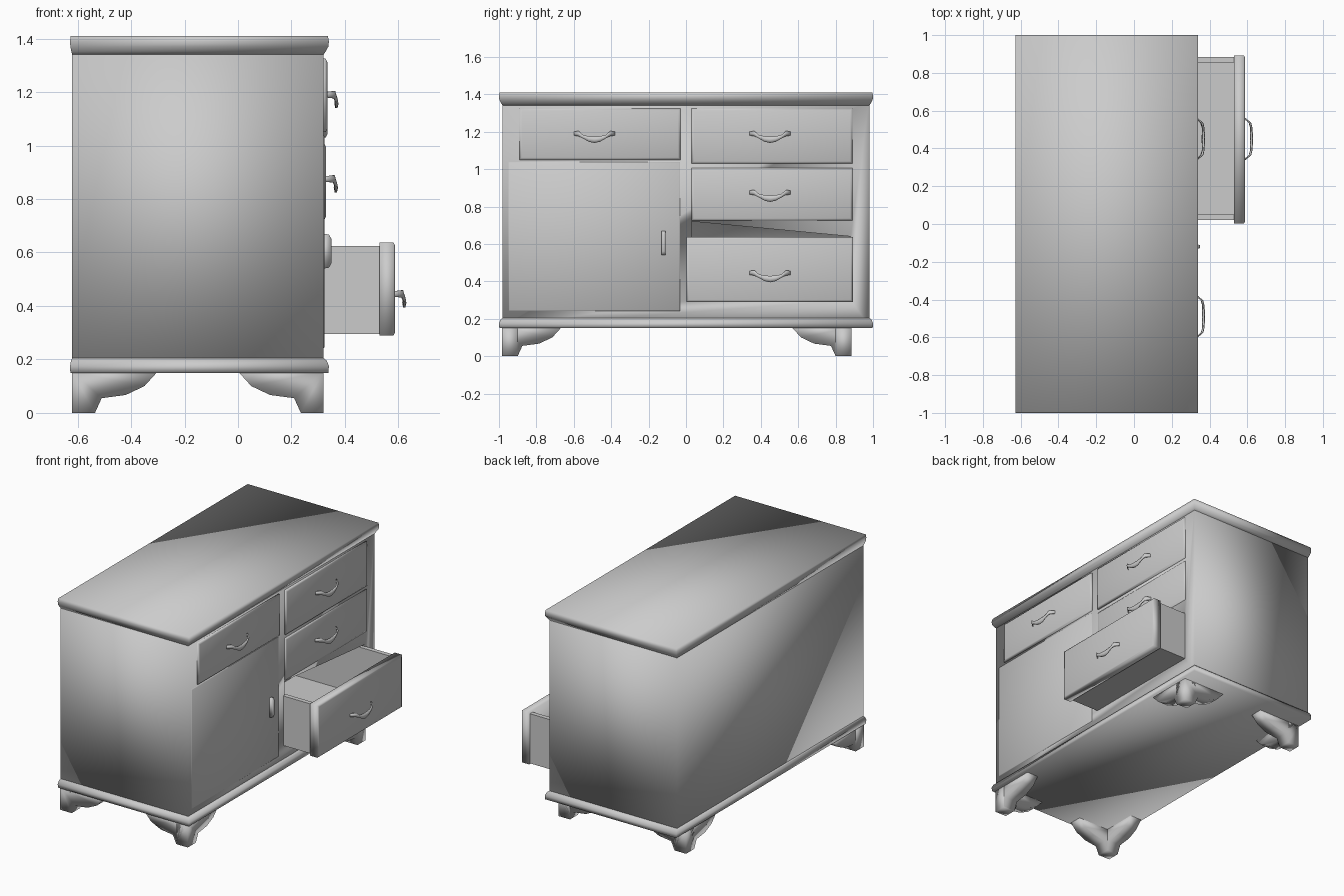
import bpy, bmesh
from math import cos, sin, pi
from mathutils import Vector

cube = bpy.data.objects.get("Cube")
if cube:
    bpy.data.objects.remove(cube, do_unlink=True)

GREY = (0.6, 0.6, 0.6, 1)
paint = bpy.data.materials.new("plain grey")
paint.use_nodes = True
paint.diffuse_color = GREY
paint.node_tree.nodes["Principled BSDF"].inputs["Base Color"].default_value = GREY


def finish(name, bm, smooth=True):
    bmesh.ops.recalc_face_normals(bm, faces=bm.faces)
    for f in bm.faces:
        f.smooth = smooth
    mesh = bpy.data.meshes.new(name)
    bm.to_mesh(mesh)
    bm.free()
    mesh.materials.append(paint)
    ob = bpy.data.objects.new(name, mesh)
    bpy.context.collection.objects.link(ob)
    return ob


def add_box(bm, lo, hi):
    lo, hi = Vector(lo), Vector(hi)
    verts = bmesh.ops.create_cube(bm, size=1)["verts"]
    for v in verts:
        v.co = (lo + hi) / 2 + v.co * (hi - lo)
    return verts


def box(name, lo, hi, smooth=True):
    bm = bmesh.new()
    add_box(bm, lo, hi)
    return finish(name, bm, smooth)


def loft(name, rings):
    """Skin a list of closed rings and cap both ends."""
    bm = bmesh.new()
    loops = [[bm.verts.new(p) for p in ring] for ring in rings]
    n = len(loops[0])
    for a, b in zip(loops, loops[1:]):
        for i in range(n):
            j = (i + 1) % n
            bm.faces.new((a[i], a[j], b[j], b[i]))
    bm.faces.new(loops[0])
    bm.faces.new(loops[-1])
    return finish(name, bm)


def rect(x0, x1, y0, y1, z):
    return [(x0, y0, z), (x1, y0, z), (x1, y1, z), (x0, y1, z)]


# Carcass with the mouth of the open drawer cut out of its front
case = box("case", (-0.62, -0.98, 0.16), (0.32, 0.98, 1.38))
mouth = [(0.03, 0.3), (0.88, 0.3), (0.88, 0.64), (0.03, 0.72)]
cutter = loft("drawer_mouth_cutter", [[(x, y, z) for y, z in mouth] for x in (-0.25, 0.5)])
cutter.hide_render = True
cutter.hide_set(True)
cut = case.modifiers.new("drawer mouth", "BOOLEAN")
cut.object = cutter
cut.solver = "EXACT"

# Moulded top and base: an overhang for each height, the back almost flush
def moulding(name, profile):
    loft(name, [rect(-0.62 - o * 0.4, 0.32 + o, -0.98 - o, 0.98 + o, z) for o, z in profile])


moulding("top_board", [(0, 1.34), (0.008, 1.352), (0.018, 1.37), (0.02, 1.39), (0.016, 1.41)])
moulding("base_board", [(0.018, 0.15), (0.02, 0.175), (0.012, 0.195), (0, 0.205)])


# Raised fronts with sloping edges
def front_panel(name, y0, y1, z0, z1, x0, x1, slope=0.012):
    def ring(x, s):
        return [(x, y0 + s, z0 + s), (x, y1 - s, z0 + s), (x, y1 - s, z1 - s), (x, y0 + s, z1 - s)]
    return loft(name, [ring(x0, 0), ring(x1 - 0.006, 0), ring(x1, slope)])


front_panel("upper_left_drawer", -0.89, -0.03, 1.05, 1.325, 0.31, 0.334)
front_panel("upper_right_drawer", 0.03, 0.89, 1.03, 1.325, 0.31, 0.334)
front_panel("middle_right_drawer", 0.03, 0.89, 0.725, 1.005, 0.31, 0.33)
front_panel("door", -0.95, -0.03, 0.24, 1.04, 0.31, 0.324, 0.006)
front_panel("open_drawer_front", 0.003, 0.892, 0.29, 0.637, 0.53, 0.588)

# Open drawer tray
tray = bmesh.new()
for lo, hi in [((-0.2, 0.04, 0.295), (0.535, 0.88, 0.31)),
               ((-0.2, 0.02, 0.295), (0.535, 0.05, 0.625)),
               ((-0.2, 0.855, 0.295), (0.535, 0.885, 0.625)),
               ((-0.2, 0.04, 0.295), (-0.175, 0.87, 0.6))]:
    add_box(tray, lo, hi)
finish("open_drawer_tray", tray, smooth=False)


# Drooping drawer pulls: offset along, reach out, drop, half width, half height
PULL = [(-0.11, 0.0, 0.015, 0.006, 0.012), (-0.085, 0.028, 0.015, 0.007, 0.016),
        (-0.06, 0.035, -0.002, 0.006, 0.011), (-0.03, 0.036, -0.014, 0.007, 0.017),
        (0.0, 0.036, -0.018, 0.008, 0.02), (0.03, 0.036, -0.014, 0.007, 0.017),
        (0.06, 0.035, -0.002, 0.006, 0.011), (0.085, 0.028, 0.015, 0.007, 0.016),
        (0.11, 0.0, 0.015, 0.006, 0.012)]


def pull(name, x, y, z):
    rings = []
    for dy, dx, dz, w, h in PULL:
        rings.append([(x + dx + w * cos(k * pi / 3), y + dy, z + dz + h * sin(k * pi / 3))
                      for k in range(6)])
    loft(name, rings)


pull("upper_left_pull", 0.332, -0.49, 1.175)
pull("upper_right_pull", 0.332, 0.45, 1.175)
pull("middle_right_pull", 0.33, 0.45, 0.86)
pull("open_drawer_pull", 0.586, 0.45, 0.43)

# Upright door handle, tapered toward its grip
loft("door_handle", [[(x, -0.12 - w, 0.605 - h), (x, -0.12 + w, 0.605 - h),
                      (x, -0.12 + w, 0.605 + h), (x, -0.12 - w, 0.605 + h)]
                     for x, w, h in [(0.315, 0.012, 0.066), (0.34, 0.011, 0.062), (0.35, 0.007, 0.045)]])

# Bracket feet: two shaped wings meeting at each corner
WING = [(0, 0), (0.085, 0), (0.11, 0.055), (0.2, 0.067), (0.27, 0.1), (0.32, 0.155), (0, 0.155)]
for name, x, y, sx, sy in [("back_right_foot", -0.62, -0.985, 1, 1), ("front_right_foot", 0.32, -0.985, -1, 1),
                           ("back_left_foot", -0.62, 0.885, 1, -1), ("front_left_foot", 0.32, 0.885, -1, -1)]:
    loft(name + "_side_wing", [[(x + sx * a, y + sy * t, z) for a, z in WING] for t in (0, 0.085)])
    loft(name + "_face_wing", [[(x + sx * t, y + sy * a, z) for a, z in WING] for t in (0, 0.085)])
